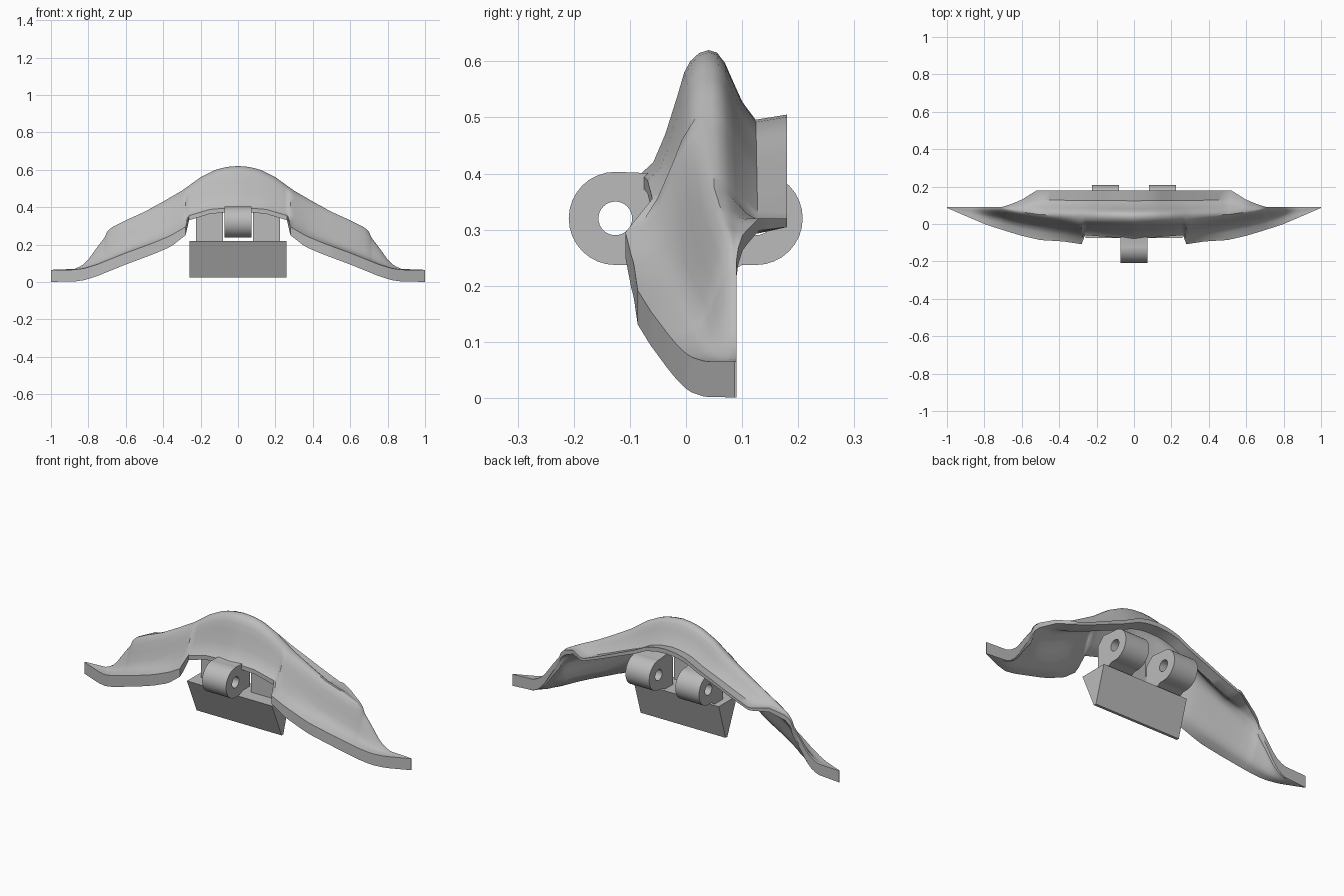
import bpy, bmesh, math

cube = bpy.data.objects.get("Cube")
if cube:
    bpy.data.objects.remove(cube, do_unlink=True)

steel = bpy.data.materials.new("plain grey steel")
steel.use_nodes = True
GREY = (0.5, 0.5, 0.5, 1)
steel.diffuse_color = GREY
steel.node_tree.nodes["Principled BSDF"].inputs["Base Color"].default_value = GREY


def finish(name, bm, angle=35):
    bmesh.ops.recalc_face_normals(bm, faces=bm.faces[:])
    mesh = bpy.data.meshes.new(name)
    bm.to_mesh(mesh)
    bm.free()
    mesh.materials.append(steel)
    obj = bpy.data.objects.new(name, mesh)
    bpy.context.collection.objects.link(obj)
    bpy.ops.object.select_all(action='DESELECT')
    obj.select_set(True)
    bpy.context.view_layer.objects.active = obj
    bpy.ops.object.shade_smooth_by_angle(angle=math.radians(angle))
    return obj


def loft(name, sections, closed=False, angle=35):
    """Skin a row of closed loops; cap the ends, or join last to first."""
    bm = bmesh.new()
    loops = [[bm.verts.new(p) for p in s] for s in sections]
    pairs = list(zip(loops, loops[1:] + loops[:1] if closed else loops[1:]))
    for a, b in pairs:
        n = len(a)
        for i in range(n):
            j = (i + 1) % n
            bm.faces.new((a[i], a[j], b[j], b[i]))
    if not closed:
        bm.faces.new(loops[0])
        bm.faces.new(loops[-1])
    return finish(name, bm, angle)


def prism(name, outline, x0, x1):
    return loft(name, [[(x, y, z) for y, z in outline] for x in (x0, x1)])


def at(table, x):
    for (x0, v0), (x1, v1) in zip(table, table[1:]):
        if x <= x1:
            return v0 + (v1 - v0) * (x - x0) / (x1 - x0)
    return table[-1][1]


# Arched shell: front lip, ridge and rear flange as functions of |x|
FRONT_Y = [(0, -.08), (.262, -.06), (.28, -.108), (.38, -.093), (.5, -.086),
           (.6, -.063), (.7, -.033), (.8, .0), (.9, .043), (1, .086)]
FRONT_Z = [(0, .4), (.15, .388), (.262, .355), (.28, .295), (.36, .248), (.45, .21),
           (.6, .155), (.75, .095), (.82, .073), (.88, .065), (1, .065)]
RIDGE_Y = [(0, .04), (.5, .05), (.64, .07), (.71, .084), (1, .088)]
RIDGE_Z = [(0, .62), (.06, .615), (.12, .6), (.2, .56), (.3, .488), (.4, .43),
           (.5, .375), (.6, .33), (.68, .29), (.7, .268), (.715, .235),
           (.75, .19), (.8, .12), (.83, .09), (.87, .07), (1, .065)]
BACK_Y = [(0, .18), (.52, .18), (.6, .13), (.66, .105), (.71, .09), (1, .09)]
BACK_DROP = [(0, .115), (.2, .115), (.3, .085), (.5, .055), (.6, .01), (.71, 0), (1, 0)]
LIP = [(0, .022), (.262, .025), (.28, .045), (.36, .06), (1, .064)]
WALL = [(0, .045), (.29, .045), (.36, .06), (1, .064)]
FLANGE = [(0, .025), (.5, .014), (.71, .03), (.85, .06), (1, .064)]
# Front profile: sweeping at the middle, ledge then steep wall on the wings
MIDDLE_RISE = [(0, 0), (.18, .09), (.36, .32), (.545, .64), (.64, .82), (.73, .91),
               (.86, .975)]
WING_RISE = [(0, 0), (.3, .05), (.48, .13), (.6, .3), (.72, .56), (.83, .8), (.92, .95)]
BACK_FALL = [(0, 0), (.11, .04), (.21, .2), (.3, .45), (.43, .8), (.6, 1.08), (1, 1)]


def section(x):
    a = abs(x)
    fy, fz, ry, rz = (at(t, a) for t in (FRONT_Y, FRONT_Z, RIDGE_Y, RIDGE_Z))
    by, bz = at(BACK_Y, a), rz - at(BACK_DROP, a)
    w = min(1, max(0, (a - .25) / .25))
    outer = []
    for (t0, s0), (t1, s1) in zip(MIDDLE_RISE, WING_RISE):
        t, s = t0 + (t1 - t0) * w, s0 + (s1 - s0) * w
        outer.append((fy + (ry - fy) * t, fz + (rz - fz) * s))
    outer += [(ry + (by - ry) * t, rz + (bz - rz) * s) for t, s in BACK_FALL]
    # Wall depth runs from lip to ridge to flange
    depth = [(0, at(LIP, a)), (len(MIDDLE_RISE), at(WALL, a)), (len(outer) - 1, at(FLANGE, a))]
    inner = [(y, z - at(depth, i)) for i, (y, z) in enumerate(outer)]
    return [(x, y, z) for y, z in outer + inner[::-1]]


half = sorted({k / 40 for k in range(1, 41)} | {.262, .28, .52, .64, .71, .715})
stations = [-x for x in reversed(half)] + [0] + half
loft("arched_shell", [section(x) for x in stations], angle=40)


# Hinge knuckles: bored barrels along x
def knuckle(name, x0, x1, y, z=.32, radius=.083, bore=.03):
    rings = []
    for k in range(32):
        c, s = math.cos(k * math.pi / 16), math.sin(k * math.pi / 16)
        rings.append([(x, y + r * c, z + r * s)
                      for x, r in ((x0, bore), (x0, radius), (x1, radius), (x1, bore))])
    loft(name, rings, closed=True)


knuckle("front_knuckle", -.073, .073, -.126)
prism("front_lug", [(-.126, .237), (-.09, .237), (-.06, .25), (0, .25), (0, .42),
                    (-.05, .40), (-.126, .403), (-.08, .36), (-.08, .28)], -.073, .073)
for side, name in ((-1, "right"), (1, "left")):
    x0, x1 = sorted((side * .08, side * .225))
    knuckle(name + "_rear_knuckle", x0, x1, .125)
    prism(name + "_rear_lug", [(.125, .237), (.1, .237), (.07, .22), (.0, .22),
                               (.0, .37), (.04, .41), (.125, .402),
                               (.08, .36), (.08, .28)], x0, x1)

# Guide wedge hanging below the hinge
prism("guide_wedge", [(-.075, .22), (.085, .22), (.025, .025), (.01, .025)], -.26, .26)
